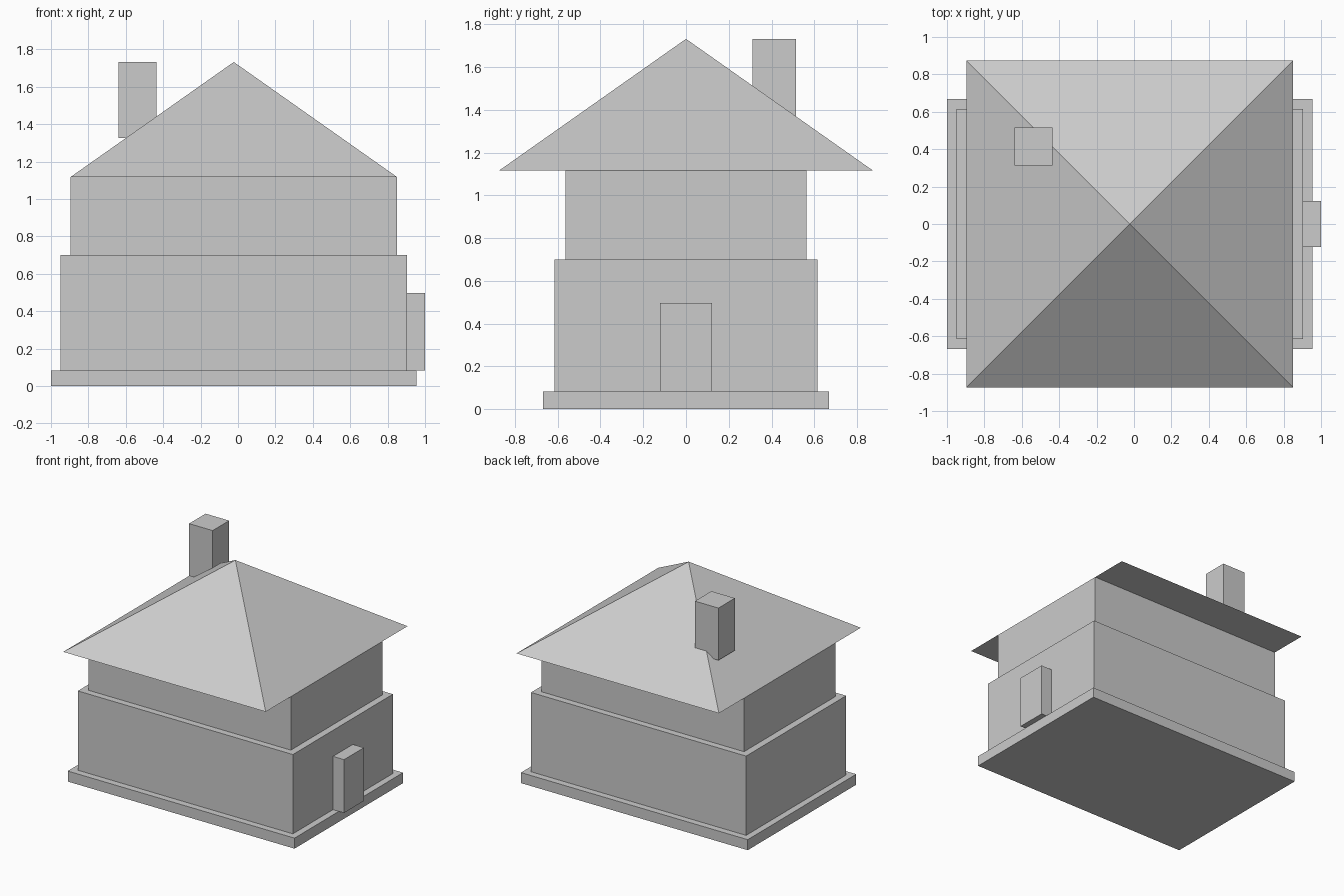
import bpy
import math

if "Cube" in bpy.data.objects:
    bpy.data.objects.remove(bpy.data.objects["Cube"])


def box(name, x, y, z):
    """Box from (min, max) ranges on each axis."""
    ranges = (x, y, z)
    bpy.ops.mesh.primitive_cube_add(size=1, location=[(a + b) / 2 for a, b in ranges])
    obj = bpy.context.object
    obj.name = name
    obj.scale = [b - a for a, b in ranges]
    bpy.ops.object.transform_apply(location=False, rotation=False, scale=True)
    return obj


CENTRE_X = -0.0225  # the house axis; the door sticks out on +x

# Stepped storeys: name, half length, half width, bottom, top
for name, hx, hy, z0, z1 in (
    ("foundation", 0.9775, 0.668, 0.0, 0.082),
    ("lower_walls", 0.927, 0.616, 0.082, 0.70),
    ("upper_walls", 0.873, 0.564, 0.70, 1.117),
):
    box(name, (CENTRE_X - hx, CENTRE_X + hx), (-hy, hy), (z0, z1))

# Pyramid roof, square in plan
bpy.ops.mesh.primitive_cone_add(
    vertices=4, radius1=0.873 * math.sqrt(2), radius2=0, depth=0.615,
    location=(CENTRE_X, 0, 1.117 + 0.615 / 2), rotation=(0, 0, math.pi / 4))
bpy.context.object.name = "roof"
bpy.ops.object.transform_apply(location=False, rotation=True, scale=False)

# Chimney and door
box("chimney", (-0.64, -0.437), (0.312, 0.515), (1.325, 1.732))
box("door", (0.9045, 1.0), (-0.122, 0.122), (0.082, 0.497))
